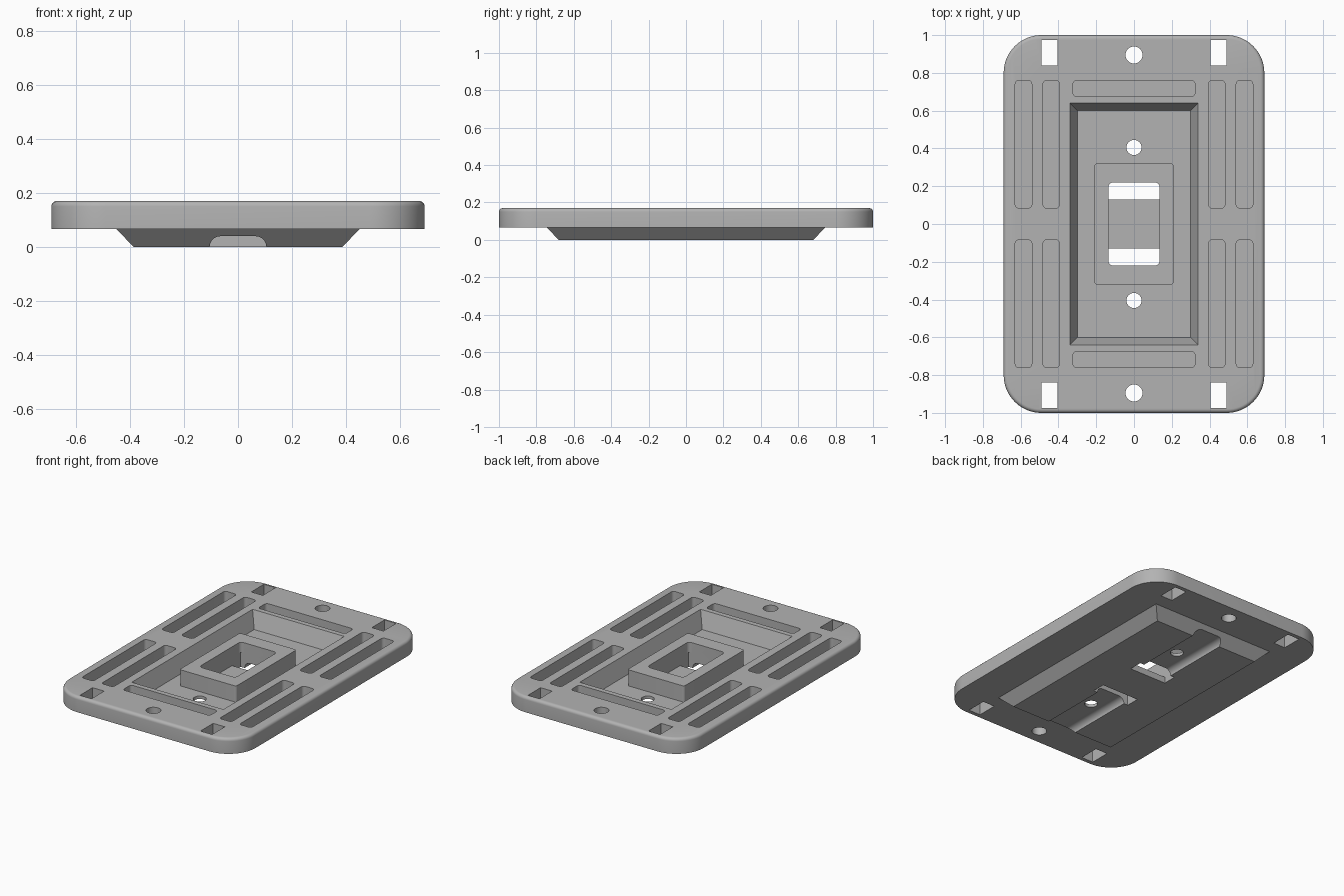
import bpy, bmesh, math

if "Cube" in bpy.data.objects:
    bpy.data.objects.remove(bpy.data.objects["Cube"])

mat = bpy.data.materials.new("plain grey")
mat.diffuse_color = (0.45, 0.45, 0.45, 1)
mat.use_nodes = True
mat.node_tree.nodes["Principled BSDF"].inputs["Base Color"].default_value = mat.diffuse_color


def make(name, rings):
    """Loft a closed solid through rings with equal point counts."""
    bm = bmesh.new()
    loops = [[bm.verts.new(p) for p in ring] for ring in rings]
    n = len(loops[0])
    for a, b in zip(loops, loops[1:]):
        for i in range(n):
            j = (i + 1) % n
            bm.faces.new((a[i], a[j], b[j], b[i]))
    bm.faces.new(loops[0][::-1])
    bm.faces.new(loops[-1])
    bmesh.ops.recalc_face_normals(bm, faces=bm.faces)
    me = bpy.data.meshes.new(name)
    bm.to_mesh(me)
    bm.free()
    me.materials.append(mat)
    ob = bpy.data.objects.new(name, me)
    bpy.context.collection.objects.link(ob)
    return ob


def rect(hx, hy, z, r=0, cx=0, cy=0, seg=6):
    """Rectangle ring with optional rounded corners."""
    if r == 0:
        return [(cx + sx * hx, cy + sy * hy, z)
                for sx, sy in ((1, 1), (-1, 1), (-1, -1), (1, -1))]
    pts = []
    for k, (sx, sy) in enumerate(((1, 1), (-1, 1), (-1, -1), (1, -1))):
        for i in range(seg + 1):
            a = math.pi / 2 * (k + i / seg)
            pts.append((cx + sx * (hx - r) + r * math.cos(a),
                        cy + sy * (hy - r) + r * math.sin(a), z))
    return pts


def prism(name, hx, hy, z0, z1, r=0, cx=0, cy=0):
    return make(name, [rect(hx, hy, z, r, cx, cy) for z in (z0, z1)])


def circle(r, z, cy, n=32):
    return [(r * math.cos(2 * math.pi * i / n),
             cy + r * math.sin(2 * math.pi * i / n), z) for i in range(n)]


def combine(target, tool, op):
    mod = target.modifiers.new("bool", 'BOOLEAN')
    mod.operation, mod.solver, mod.object = op, 'EXACT', tool
    bpy.context.view_layer.objects.active = target
    bpy.ops.object.modifier_apply(modifier=mod.name)
    bpy.data.objects.remove(tool)


# Rounded plate with a filleted top edge
F, H = 0.02, 0.17
rings = [rect(0.69, 1, 0.066, 0.2, seg=16)]
for i in range(6):
    a = math.pi / 2 * i / 5
    d = F * (1 - math.cos(a))
    rings.append(rect(0.69 - d, 1 - d, H - F + F * math.sin(a), 0.2 - d, seg=16))
plate = make("mounting_plate", rings)

# Tapered underside tray and its recess
combine(plate, make("tray", [rect(0.385, 0.68, 0), rect(0.45, 0.745, 0.066),
                             rect(0.45, 0.745, 0.1)]), 'UNION')
combine(plate, make("recess", [rect(0.30, 0.60, 0.06), rect(0.34, 0.64, H),
                               rect(0.34, 0.64, 0.3)]), 'DIFFERENCE')

# Central boss with a pocket
combine(plate, prism("boss", 0.21, 0.32, 0.05, 0.168, 0.015), 'UNION')
combine(plate, prism("pocket", 0.135, 0.22, 0.042, 0.3, 0.025), 'DIFFERENCE')

for s in (1, -1):
    # Openings either side of the bridge
    combine(plate, prism("opening", 0.135, 0.045, -0.1, 0.1, cy=s * 0.175),
            'DIFFERENCE')
    # Round-topped cable channel below
    prof = [(0.105, -0.05)]
    for k, sx in enumerate((1, -1)):
        for i in range(7):
            a = math.pi / 2 * (k + i / 6)
            prof.append((sx * 0.065 + 0.04 * math.cos(a), 0.04 * math.sin(a)))
    prof.append((-0.105, -0.05))
    combine(plate, make("channel", [[(x, s * y, z) for x, z in prof]
                                    for y in (0.19, 0.78)]), 'DIFFERENCE')
    # Screw holes
    for y, r in ((0.405, 0.04), (0.895, 0.045)):
        combine(plate, make("hole", [circle(r, z, s * y) for z in (-0.1, 0.3)]),
                'DIFFERENCE')
    # Shallow end groove
    combine(plate, prism("end_groove", 0.323, 0.043, 0.09, 0.3, 0.02,
                         cy=s * 0.717), 'DIFFERENCE')
    for t in (1, -1):
        # Side grooves
        for x in (0.438, 0.585):
            combine(plate, prism("side_groove", 0.044, 0.338, 0.09, 0.3, 0.02,
                                 t * x, s * 0.422), 'DIFFERENCE')
        # Strap slots
        combine(plate, prism("strap_slot", 0.043, 0.067, -0.1, 0.3,
                             cx=t * 0.447, cy=s * 0.907), 'DIFFERENCE')

bpy.ops.object.select_all(action='DESELECT')
plate.select_set(True)
bpy.context.view_layer.objects.active = plate
bpy.ops.object.shade_smooth_by_angle(angle=math.radians(30))
